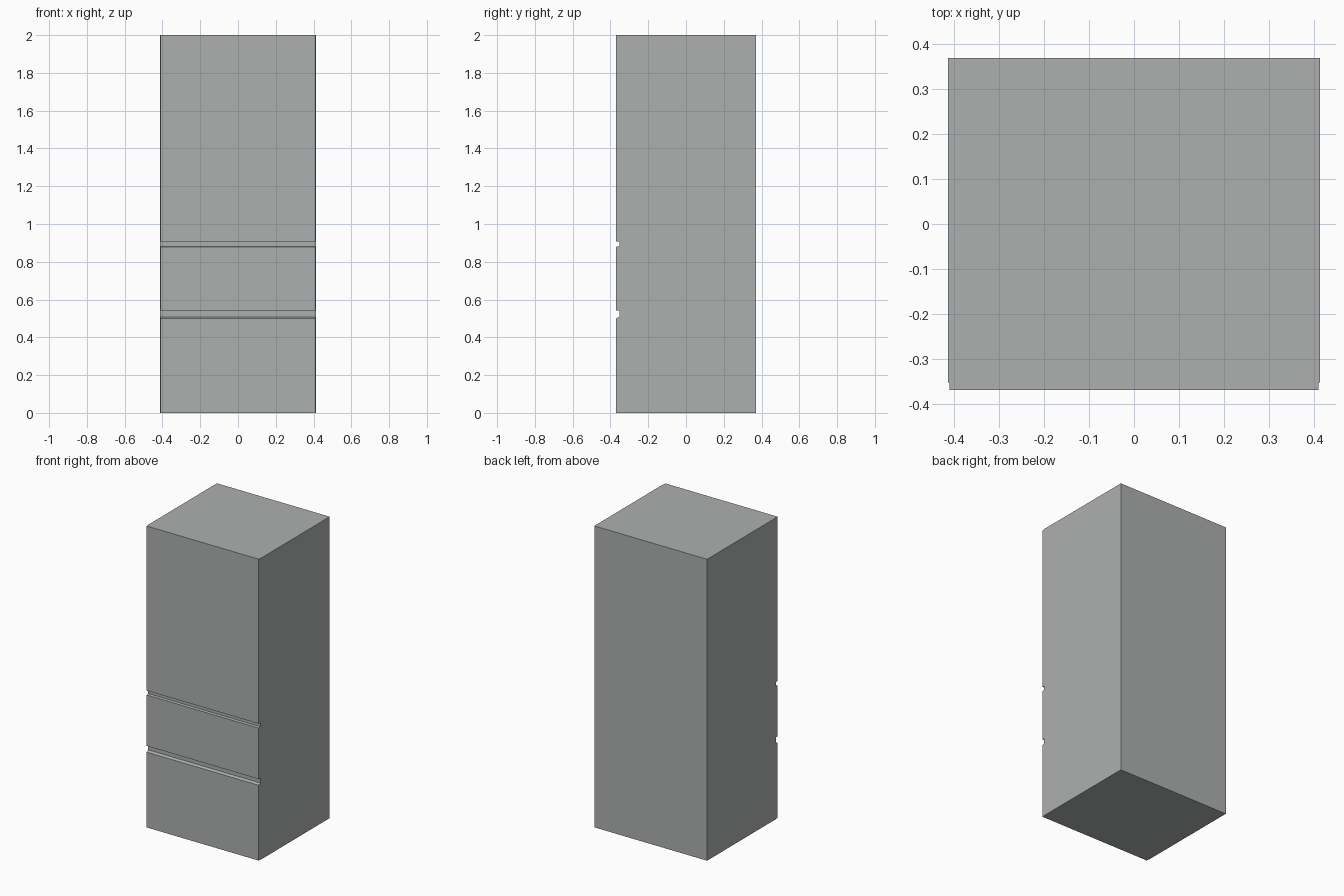
import bpy
import bmesh

if "Cube" in bpy.data.objects:
    bpy.data.objects.remove(bpy.data.objects["Cube"])

# One flat metal grey for the whole cabinet
steel = bpy.data.materials.new("steel grey")
steel.diffuse_color = (0.42, 0.435, 0.43, 1)
steel.use_nodes = True
steel.node_tree.nodes["Principled BSDF"].inputs["Base Color"].default_value = steel.diffuse_color

SEAM, FRONT, BACK = -0.353, -0.37, 0.37


def extrude_profile(name, profile, half_width):
    """Solid made from a (y, z) side profile swept across x."""
    bm = bmesh.new()
    face = bm.faces.new([bm.verts.new((-half_width, y, z)) for y, z in profile])
    swept = bmesh.ops.extrude_face_region(bm, geom=[face])["geom"]
    verts = [v for v in swept if isinstance(v, bmesh.types.BMVert)]
    bmesh.ops.translate(bm, verts=verts, vec=(2 * half_width, 0, 0))
    bmesh.ops.recalc_face_normals(bm, faces=bm.faces[:])
    mesh = bpy.data.meshes.new(name)
    bm.to_mesh(mesh)
    bm.free()
    mesh.materials.append(steel)
    obj = bpy.data.objects.new(name, mesh)
    bpy.context.collection.objects.link(obj)
    return obj


# Main cabinet
extrude_profile("cabinet_body", [(SEAM, 0), (BACK, 0), (BACK, 2), (SEAM, 2)], 0.414)

# Door and drawer fronts: bottom, front top edge, rear top edge (sloped grip)
panels = {
    "lower_drawer_front": (0.0, 0.50, 0.508),
    "middle_drawer_front": (0.541, 0.879, 0.882),
    "upper_door": (0.908, 2.0, 2.0),
}
for name, (bottom, top_front, top_rear) in panels.items():
    extrude_profile(name, [(FRONT, bottom), (SEAM, bottom),
                           (SEAM, top_rear), (FRONT, top_front)], 0.411)
